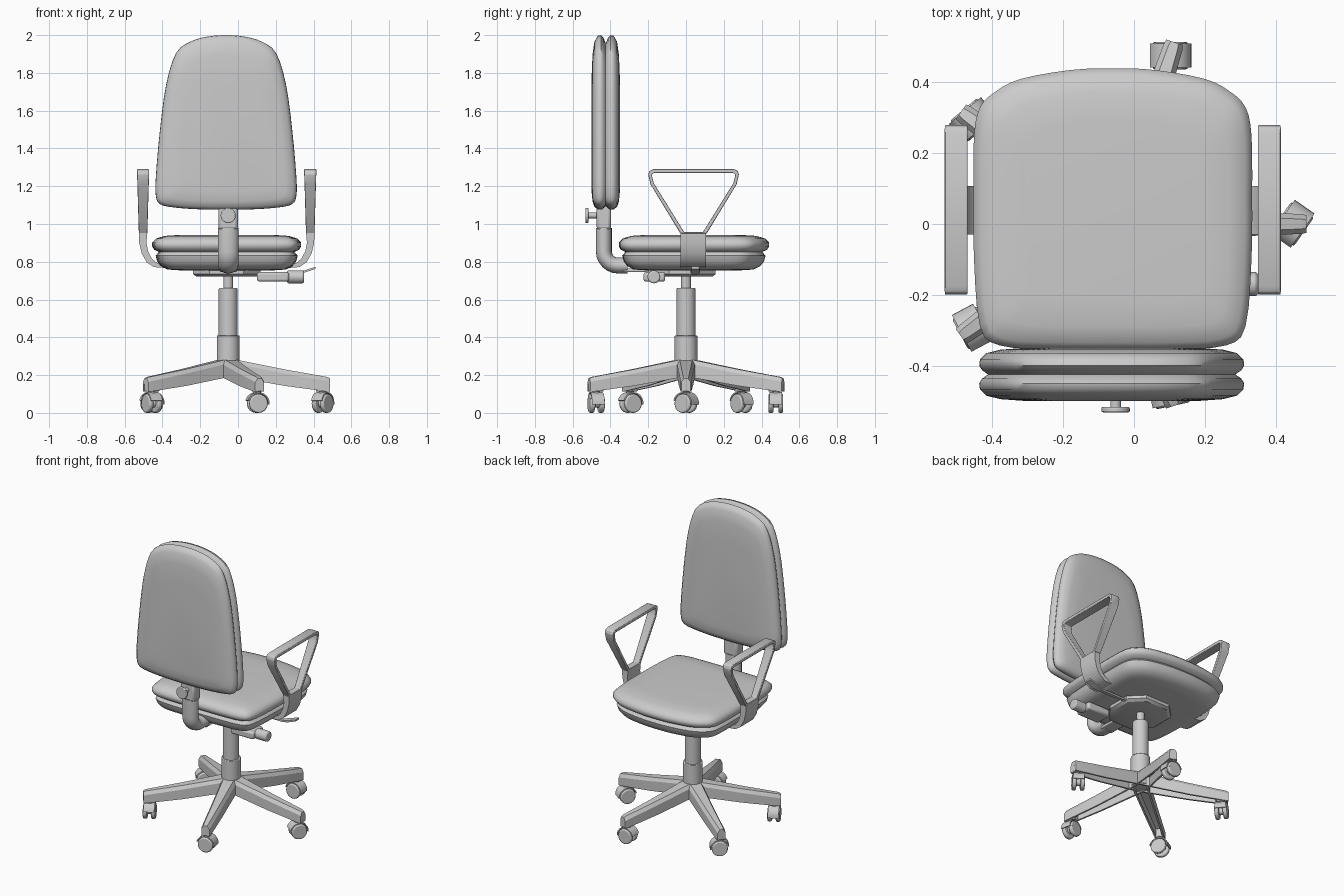
import bpy, bmesh, math
from mathutils import Vector, Matrix

if "Cube" in bpy.data.objects:
    bpy.data.objects.remove(bpy.data.objects["Cube"])

CX, COL = -0.06, -0.052      # cushion centre line, column axis


def finish(name, bm, angle=35, bevel=0):
    bmesh.ops.recalc_face_normals(bm, faces=bm.faces[:])
    me = bpy.data.meshes.new(name)
    bm.to_mesh(me)
    bm.free()
    ob = bpy.data.objects.new(name, me)
    bpy.context.collection.objects.link(ob)
    if bevel:
        m = ob.modifiers.new("bevel", 'BEVEL')
        m.width, m.segments, m.limit_method = bevel, 2, 'ANGLE'
    bpy.ops.object.select_all(action='DESELECT')
    ob.select_set(True)
    bpy.context.view_layer.objects.active = ob
    bpy.ops.object.shade_smooth_by_angle(angle=math.radians(angle))
    return ob


def loft(name, rings, caps=True, cyclic=False, angle=35, bevel=0):
    bm = bmesh.new()
    vs = [[bm.verts.new(p) for p in r] for r in rings]
    n = len(vs[0])
    pairs = list(zip(vs, vs[1:])) + ([(vs[-1], vs[0])] if cyclic else [])
    for a, b in pairs:
        for i in range(n):
            j = (i + 1) % n
            bm.faces.new((a[i], a[j], b[j], b[i]))
    if caps and not cyclic:
        bm.faces.new(vs[0])
        bm.faces.new(vs[-1])
    return finish(name, bm, angle, bevel)


def box(name, lo, hi, bevel=0.006, mat=None):
    lo, hi = Vector(lo), Vector(hi)
    bm = bmesh.new()
    bmesh.ops.create_cube(bm, size=1)
    for v in bm.verts:
        v.co = (lo + hi) / 2 + v.co * (hi - lo)
    ob = finish(name, bm, 35, bevel)
    if mat:
        ob.matrix_world = mat
    return ob


def cyl(name, a, b, r, bevel=0.004, seg=28, mat=None):
    a, b = Vector(a), Vector(b)
    bm = bmesh.new()
    m = Matrix.Translation((a + b) / 2) @ (b - a).to_track_quat('Z', 'Y').to_matrix().to_4x4()
    bmesh.ops.create_cone(bm, cap_ends=True, segments=seg, radius1=r, radius2=r,
                          depth=(b - a).length, matrix=m)
    ob = finish(name, bm, 35, bevel)
    if mat:
        ob.matrix_world = mat
    return ob


def smooth_outline(half, steps=3):
    """Mirror a half outline (first and last point on the axis) and round it."""
    p = [Vector(q) for q in half]
    p += [Vector((-q.x, q.y)) for q in p[-2:0:-1]]
    n, out = len(p), []
    for i in range(n):
        a, b, c, d = p[i - 1], p[i], p[(i + 1) % n], p[(i + 2) % n]
        for k in range(steps):
            t = k / steps
            out.append(0.5 * (2 * b + (c - a) * t + (2 * a - 5 * b + 4 * c - d) * t * t
                              + (3 * b - a - 3 * c + d) * t ** 3))
    return out


def cushion(name, half, hw, cv, profile, place):
    pts = smooth_outline(half)
    rings = []
    for inset, depth in profile:
        s = 1 - inset / hw
        rings.append([place(p.x * s, cv + (p.y - cv) * s, depth) for p in pts])
    loft(name, rings, angle=50)


# Seat: padded top and shell below, with a seam between
seat_half = [(0, .44), (.12, .435), (.26, .41), (.33, .375), (.375, .33), (.392, .25),
             (.394, .08), (.392, -.1), (.375, -.29), (.32, -.343), (.18, -.354), (0, -.355)]
cushion("seat", seat_half, .393, .03,
        [(.14, -.097), (.08, -.093), (.045, -.075), (.026, -.05), (.018, -.02), (.035, 0),
         (.01, .012), (0, .03), (0, .05), (.02, .071), (.065, .085), (.14, .09)],
        lambda u, v, d: (CX + u, v, .852 + d))

# Backrest: two padded halves
back_half = [(0, 2), (.1, 1.992), (.19, 1.965), (.265, 1.905), (.317, 1.74), (.35, 1.5),
             (.372, 1.25), (.372, 1.15), (.35, 1.105), (.28, 1.088), (.15, 1.078), (0, 1.076)]
side = [(.008, .012), (0, .025), (.002, .042), (.02, .06), (.06, .07), (.13, .075)]
cushion("backrest", back_half, .373, 1.35,
        [(i, -d) for i, d in reversed(side)] + [(.025, 0)] + side,
        lambda u, v, d: (CX - .003 + u, -.425 + d, v))

# Backrest support: bent flat tube, sleeve and clamping knob
path = [(-.435, .98, 0), (-.435, .855, 0)]
path += [(-.36 - .075 * math.cos(a), .855 - .075 * math.sin(a), a)
         for a in (math.pi / 12 * k for k in range(1, 7))]
path.append((-.31, .78, math.pi / 2))
rings = []
for y, z, a in path:
    ring = []
    for k in range(20):
        t = 2 * math.pi * k / 20
        n = .042 * math.sin(t)
        ring.append((COL + .055 * math.cos(t), y + n * math.cos(a), z + n * math.sin(a)))
    rings.append(ring)
loft("back_support", rings)
box("back_sleeve", (COL - .052, -.473, .97), (COL + .052, -.397, 1.11), .015)
cyl("back_knob_stem", (COL, -.525, 1.045), (COL, -.46, 1.045), .015)
cyl("back_knob", (COL, -.532, 1.045), (COL, -.517, 1.045), .04)
box("support_link", (COL - .045, -.33, .745), (COL + .045, -.15, .765))

# Mechanism under the seat
octa = [(-.178, -.09), (-.09, -.2), (.09, -.2), (.178, -.09),
        (.178, .07), (.09, .157), (-.09, .157), (-.178, .07)]
loft("mechanism_plate", [[(CX + x * s, y * s, z) for x, y in octa]
                         for s, z in ((.9, .722), (1, .735), (1, .77))])
box("tilt_housing", (.1, -.225, .695), (.27, -.11, .745), .012)
cyl("tilt_knob", (.26, -.17, .72), (.35, -.17, .72), .034, .008)
lever = [(.1, .735), (.3, .735), (.35, .748), (.41, .768)]
loft("height_lever", [[(x, .05 - w, z - .006), (x, .05 + w, z - .006),
                       (x, .05 + w, z + .006), (x, .05 - w, z + .006)]
                      for (x, z), w in zip(lever, (.01, .012, .025, .02))])

# Armrests: tapered loop plus curved bracket going under the seat
outer = [(-.2, 1.262), (-.194, 1.281), (-.175, 1.29), (.255, 1.29), (.274, 1.281), (.28, 1.262),
         (.268, 1.21), (.11, .95), (-.03, .95), (-.188, 1.21)]
inner = [(-.18, 1.255), (-.178, 1.266), (-.168, 1.27), (.248, 1.27), (.258, 1.266), (.26, 1.255),
         (.25, 1.215), (.09, .958), (-.01, .958), (-.17, 1.215)]
b_out = [(.465, .955), (.463, .90), (.45, .845), (.423, .797), (.385, .772), (.3, .765)]
b_in = [(.42, .955), (.425, .90), (.416, .855), (.395, .815), (.37, .795), (.3, .785)]
for sx, tag in ((1, "right"), (-1, "left")):
    rings = []
    for (y, z), (yi, zi) in zip(outer, inner):
        t = (z - .95) / .34
        x0, x1 = CX + sx * (.42 - .01 * t), CX + sx * (.465 + .01 * t)
        rings.append([(x0, y, z), (x1, y, z), (x1, yi, zi), (x0, yi, zi)])
    loft(tag + "_armrest", rings, cyclic=True, bevel=.003)
    loft(tag + "_arm_bracket",
         [[(CX + sx * a[0], -.03, a[1]), (CX + sx * a[0], .107, a[1]),
           (CX + sx * b[0], .107, b[1]), (CX + sx * b[0], -.03, b[1])]
          for a, b in zip(b_out, b_in)])

# Gas lift column
cyl("column_lower", (COL, 0, .2), (COL, 0, .41), .06)
cyl("column_middle", (COL, 0, .4), (COL, 0, .66), .05)
cyl("column_rod", (COL, 0, .65), (COL, 0, .74), .026)

# Five-star base with hollow legs, each with a twin-wheel caster
for k, roll in enumerate((55, 0, 40, 118, 12)):
    ang = math.radians(72 * k)
    spin = Matrix.Translation((COL, 0, 0)) @ Matrix.Rotation(ang, 4, 'Z')
    rings = []
    for r, w, t, b in ((.0, .05, .285, .195), (.06, .047, .278, .185),
                       (.3, .037, .23, .143), (.525, .028, .19, .113), (.54, .025, .183, .113)):
        i = w - .012
        sec = [(-w, b), (-w, t - .022), (-w + .014, t), (w - .014, t), (w, t - .022), (w, b),
               (i, b), (i, t - .03), (-i, t - .03), (-i, b)]
        rings.append([spin @ Vector((r, y, z)) for y, z in sec])
    loft(f"base_leg_{k}", rings, angle=25)
    box(f"leg_tip_{k}", (.465, -.022, .113), (.538, .022, .17), .004, spin)

    hub = spin @ Vector((.5, 0, 0))
    cas = Matrix.Translation((hub.x, hub.y, 0)) @ Matrix.Rotation(math.radians(roll), 4, 'Z')
    cyl(f"caster_stem_{k}", (0, 0, .09), (0, 0, .13), .02, 0, 16, cas)
    for s in (-1, 1):
        cyl(f"caster_wheel_{k}", (0, s * .013, .05), (0, s * .039, .05), .05, .007, 24, cas)
    cyl(f"caster_axle_{k}", (0, -.03, .05), (0, .03, .05), .022, 0, 16, cas)
    hood = []
    for q in range(11):
        a = math.radians(-5 + 17 * q)
        hood.append([cas @ Vector((r * math.cos(a), y, .05 + r * math.sin(a)))
                     for r, y in ((.053, -.034), (.06, -.034), (.06, .034), (.053, .034))])
    loft(f"caster_hood_{k}", hood)
